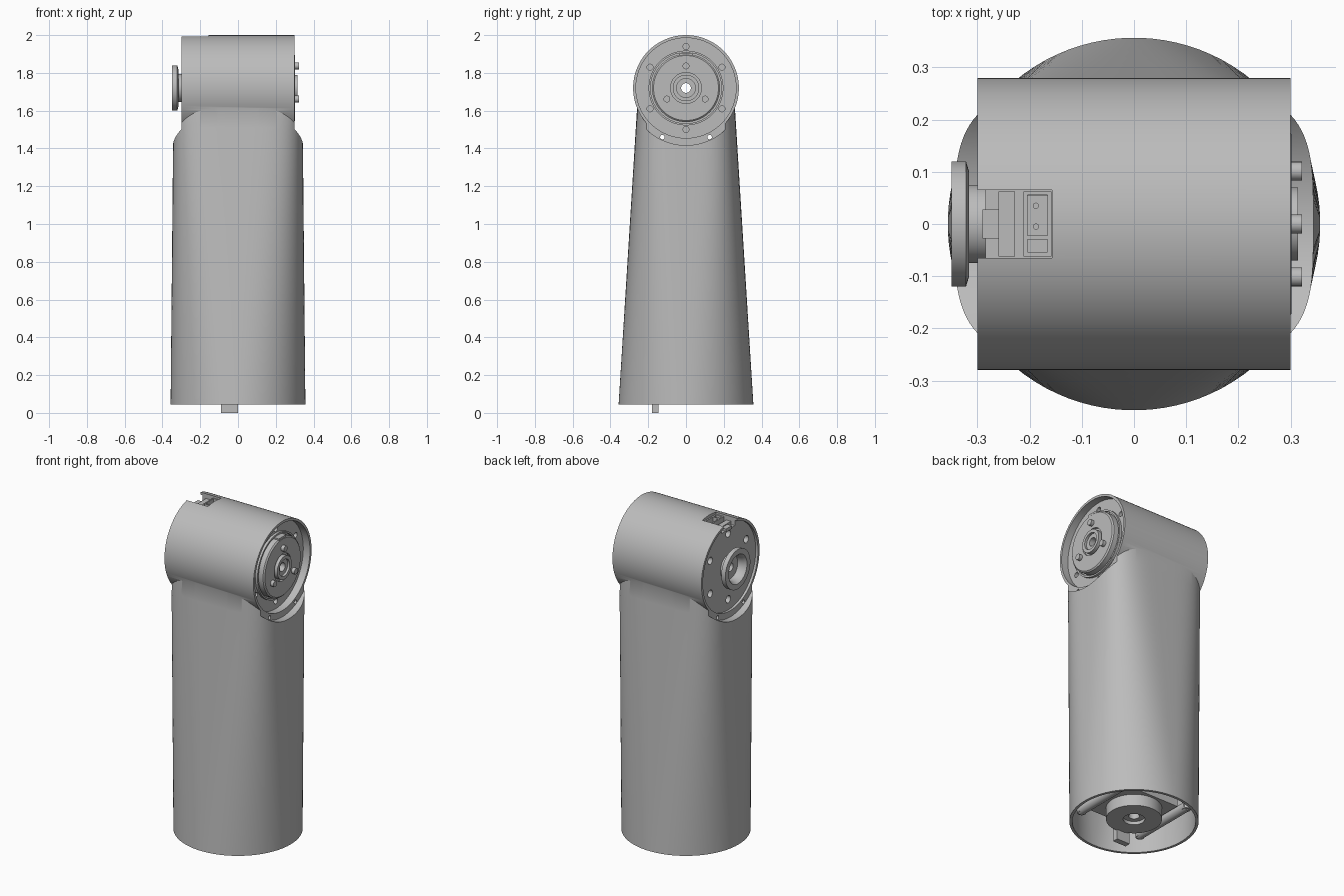
import bpy
import bmesh
from math import sin, cos, pi, copysign
from mathutils import Matrix, Vector

if "Cube" in bpy.data.objects:
    bpy.data.objects.remove(bpy.data.objects["Cube"])

AXIS_Z = 1.72      # height of the joint axis
HEAD_R = 0.28

GREY = bpy.data.materials.new("machined grey")
GREY.use_nodes = True
GREY.diffuse_color = (0.5, 0.5, 0.5, 1)
GREY.node_tree.nodes["Principled BSDF"].inputs["Base Color"].default_value = (0.5, 0.5, 0.5, 1)


def make(name, bm):
    bmesh.ops.recalc_face_normals(bm, faces=bm.faces)
    mesh = bpy.data.meshes.new(name)
    bm.to_mesh(mesh)
    bm.free()
    obj = bpy.data.objects.new(name, mesh)
    mesh.materials.append(GREY)
    bpy.context.collection.objects.link(obj)
    return obj


def rod(name, a, b, r, sides=32):
    """Capped cylinder between two points."""
    a, b = Vector(a), Vector(b)
    turn = Vector((0, 0, 1)).rotation_difference(b - a).to_matrix().to_4x4()
    bm = bmesh.new()
    bmesh.ops.create_cone(bm, cap_ends=True, segments=sides, radius1=r, radius2=r,
                          depth=(b - a).length,
                          matrix=Matrix.Translation((a + b) / 2) @ turn)
    return make(name, bm)


def box(name, lo, hi):
    lo, hi = Vector(lo), Vector(hi)
    bm = bmesh.new()
    bmesh.ops.create_cube(bm, size=1, matrix=Matrix.Translation((lo + hi) / 2)
                          @ Matrix.Diagonal((*(hi - lo), 1)))
    return make(name, bm)


def lathe(name, profile, place, sides=64):
    """Closed profile of (distance along axis, radius) turned round an axis."""
    bm = bmesh.new()
    rings = [[bm.verts.new(place(d, r, 2 * pi * i / sides)) for d, r in profile]
             for i in range(sides)]
    n = len(profile)
    for i in range(sides):
        p, q = rings[i], rings[(i + 1) % sides]
        for j in range(n):
            k = (j + 1) % n
            bm.faces.new((p[j], p[k], q[k], q[j]))
    return make(name, bm)


def across(d, r, t):      # axis along x at joint height
    return (d, r * cos(t), AXIS_Z + r * sin(t))


def upright(d, r, t):     # axis along z
    return (r * cos(t), r * sin(t), d)


def loft(name, z0, z1, scale=1, sides=96, steps=8):
    """Column running from a circle at the base to a rounded block at the joint."""
    def squircle(v, n):
        return copysign(abs(v) ** (2 / n), v)
    bm = bmesh.new()
    rings = []
    for s in range(steps + 1):
        z = z0 + (z1 - z0) * s / steps
        f = (z - 0.045) / (AXIS_Z - 0.045)
        ring = []
        for i in range(sides):
            t = 2 * pi * (i + 0.5) / sides
            low = Vector((cos(t), sin(t))) * 0.357
            top = Vector((0.341 * squircle(cos(t), 4.5), 0.2525 * squircle(sin(t), 4.5)))
            p = low.lerp(top, f) * scale
            ring.append(bm.verts.new((p.x, p.y, z)))
        rings.append(ring)
    for p, q in zip(rings, rings[1:]):
        for i in range(sides):
            j = (i + 1) % sides
            bm.faces.new((p[i], p[j], q[j], q[i]))
    bm.faces.new(rings[0])
    bm.faces.new(rings[-1])
    return make(name, bm)


def combine(target, tool, operation="DIFFERENCE"):
    mod = target.modifiers.new("combine", "BOOLEAN")
    mod.operation = operation
    mod.solver = "EXACT"
    mod.object = tool
    bpy.context.view_layer.objects.active = target
    bpy.ops.object.modifier_apply(modifier=mod.name)
    bpy.data.objects.remove(tool)


def x_rod(name, x0, x1, r, y=0, z=AXIS_Z, sides=32):
    return rod(name, (x0, y, z), (x1, y, z), r, sides)


def bolt_circle(radius, count):
    for k in range(count):
        t = pi / 2 + 2 * pi * k / count
        yield radius * cos(t), AXIS_Z + radius * sin(t)


# Housing: tapered column joined to the horizontal joint barrel
housing = loft("arm_housing", 0.045, AXIS_Z)
combine(housing, x_rod("barrel", -0.31, 0.31, HEAD_R, sides=128), "UNION")

# End pockets, recessed faces and screw holes on both ends
for side, floor, ring_r, hole_r in ((1, 0.255, 0.22, 0.016), (-1, 0.285, 0.2, 0.022)):
    combine(housing, x_rod("pocket", side * 0.3, side * 0.5, 0.303, sides=128))
    combine(housing, x_rod("recess", side * floor, side * 0.5, 0.265, sides=96))
    for y, z in bolt_circle(ring_r, 6):
        combine(housing, x_rod("hole", side * (floor - 0.06), side * 0.5, hole_r, y, z, 20))

# Through bores
combine(housing, x_rod("bore", -0.5, 0.5, 0.026))
for y in (-0.125, 0.125):
    combine(housing, x_rod("pin_hole", -0.5, 0.5, 0.012, y, 1.46, 16))

# Open base
combine(housing, loft("cavity", 0.0, 0.6, 0.955))

# Cable slot on top of the barrel
combine(housing, box("slot", (-0.4, -0.065, 1.945), (-0.157, 0.065, 2.1)))
combine(housing, box("socket_well", (-0.205, -0.055, 1.85), (-0.165, 0.055, 2.1)))

# Socket and cable bracket in the slot
socket = box("socket_frame", (-0.212, -0.062, 1.93), (-0.158, 0.062, 1.982))
for y0, y1 in ((-0.054, -0.03), (-0.022, 0.056)):
    combine(socket, box("opening", (-0.204, y0, 1.9), (-0.166, y1, 2.05)))
for y in (-0.005, 0.035):
    rod("socket_pin", (-0.188, y, 1.84), (-0.188, y, 1.965), 0.006, 12)
box("cable_bracket", (-0.26, -0.062, 1.94), (-0.228, 0.062, 1.965))
box("cable_clip", (-0.29, -0.028, 1.94), (-0.255, 0.028, 1.96))

# Drive flange on the left end
lathe("drive_flange", [(0.24, 0.026), (0.24, 0.18), (0.295, 0.18), (0.302, 0.172),
                       (0.302, 0.082), (0.288, 0.082), (0.288, 0.07), (0.314, 0.07),
                       (0.314, 0.05), (0.3, 0.05), (0.3, 0.026)], across)
lathe("flange_seal", [(0.25, 0.188), (0.25, 0.198), (0.27, 0.198), (0.27, 0.188)], across)
for y, z in bolt_circle(0.117, 3):
    x_rod("drive_boss", 0.29, 0.322, 0.018, y, z, 24)
box("flange_key", (0.25, -0.035, 1.87), (0.3, 0.035, 1.905))

# Output collar on the right end
lathe("output_collar", [(-0.27, 0.026), (-0.27, 0.075), (-0.316, 0.075), (-0.316, 0.1),
                        (-0.322, 0.12), (-0.35, 0.12), (-0.35, 0.088), (-0.33, 0.075),
                        (-0.3, 0.07), (-0.3, 0.026)], across)

# Drive unit inside the open base
box("motor_block", (-0.17, -0.17, 0.13), (0.17, 0.17, 0.61))
lathe("motor_disc", [(0.06, 0.06), (0.06, 0.155), (0.14, 0.155), (0.14, 0.06)], upright)
lathe("motor_shaft", [(0.08, 0.03), (0.08, 0.062), (0.14, 0.062), (0.14, 0.03)], upright)
for x in (-0.21, 0.21):
    rod("side_rail", (x, -0.21, 0.13), (x, 0.21, 0.13), 0.028)
    for y in (-0.2, 0.2):
        rod("rail_post", (x, y, 0.11), (x, y, 0.61), 0.024, 20)

# Locating tab below the base
box("base_tab", (-0.09, -0.18, 0.0), (0.0, -0.145, 0.16))

# Smooth curved faces, keep machined edges sharp
bpy.ops.object.select_all(action="DESELECT")
for obj in bpy.context.collection.objects:
    if obj.type == "MESH" and GREY.name in obj.data.materials:
        obj.select_set(True)
bpy.context.view_layer.objects.active = housing
bpy.ops.object.shade_smooth_by_angle(angle=pi / 6)
